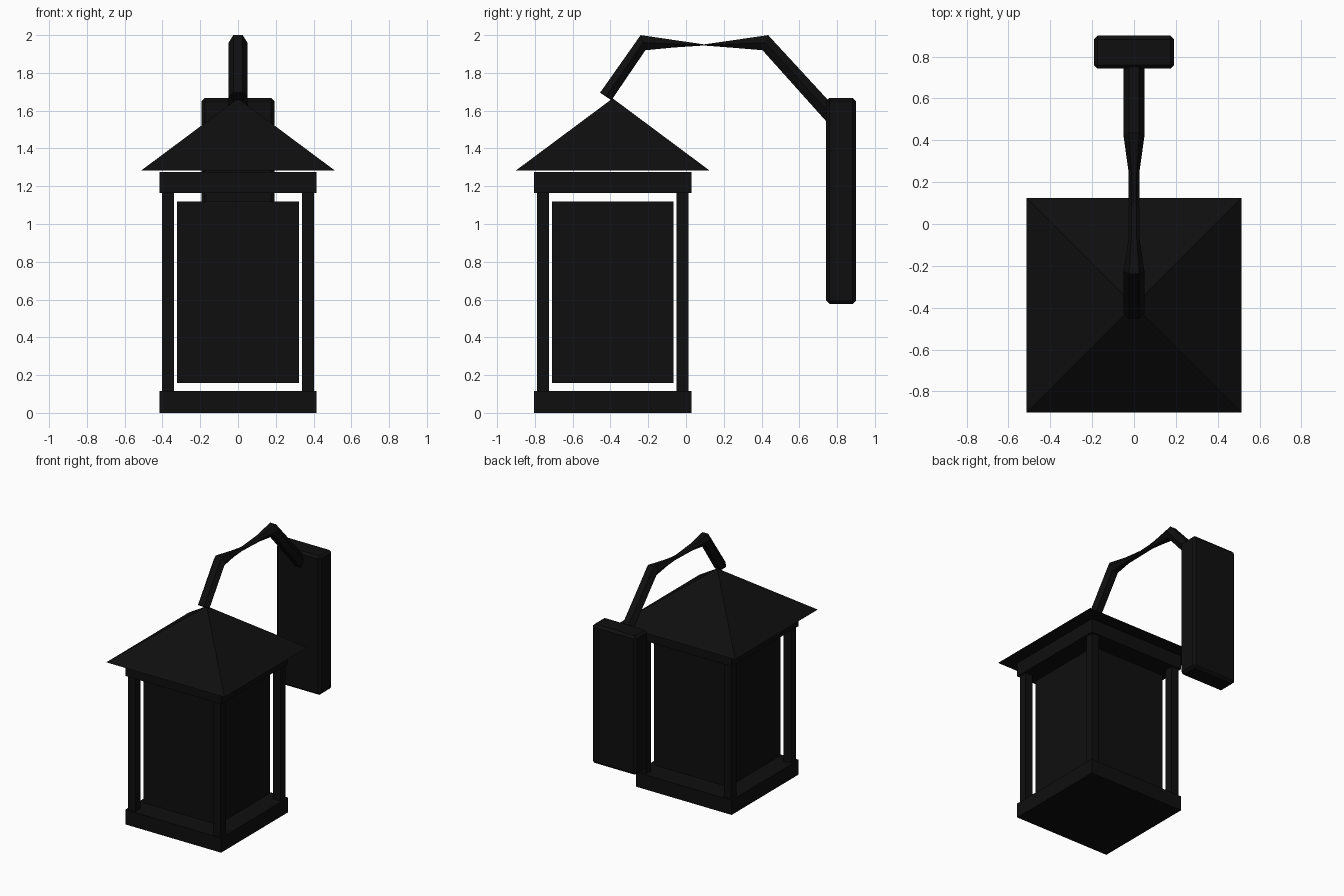
import bpy, bmesh
from mathutils import Matrix, Vector

default = bpy.data.objects.get("Cube")
if default:
    bpy.data.objects.remove(default, do_unlink=True)

CENTRE_Y = -0.388  # lantern body axis

black = bpy.data.materials.new("black metal")
black.use_nodes = True
colour = (0.0045, 0.0045, 0.0045, 1)
black.diffuse_color = colour
black.node_tree.nodes["Principled BSDF"].inputs["Base Color"].default_value = colour


def add_object(name, bm):
    bmesh.ops.recalc_face_normals(bm, faces=bm.faces)
    mesh = bpy.data.meshes.new(name)
    bm.to_mesh(mesh)
    bm.free()
    mesh.materials.append(black)
    obj = bpy.data.objects.new(name, mesh)
    bpy.context.collection.objects.link(obj)
    return obj


def box(name, x, y, half_x, half_y, bottom, top):
    bm = bmesh.new()
    size = Matrix.Diagonal((2 * half_x, 2 * half_y, top - bottom, 1))
    place = Matrix.Translation((x, y, (bottom + top) / 2))
    bmesh.ops.create_cube(bm, size=1, matrix=place @ size)
    return add_object(name, bm)


# Lantern body: base, top frame and floating inner box
box("base", 0, CENTRE_Y, 0.416, 0.416, 0, 0.115)
box("top_frame", 0, CENTRE_Y, 0.416, 0.416, 1.165, 1.275)
box("inner_box", 0, CENTRE_Y, 0.322, 0.322, 0.157, 1.12)

# Four corner posts
for side_x, x_name in ((-1, "right"), (1, "left")):
    for side_y, y_name in ((-1, "front"), (1, "back")):
        box(f"post_{y_name}_{x_name}", side_x * 0.37, CENTRE_Y + side_y * 0.37,
            0.032, 0.032, 0.11, 1.17)

# Pyramid roof with a flat underside
bm = bmesh.new()
apex = bm.verts.new((0, CENTRE_Y, 1.665))
eaves = [bm.verts.new((sx * 0.513, CENTRE_Y + sy * 0.513, 1.283))
         for sx, sy in ((-1, -1), (1, -1), (1, 1), (-1, 1))]
bm.faces.new(eaves)
for i in range(4):
    bm.faces.new((eaves[i], eaves[(i + 1) % 4], apex))
add_object("roof", bm)

# Wall plate with chamfered edges
plate = box("wall_plate", 0, 0.821, 0.192, 0.079, 0.577, 1.668)
chamfer = plate.modifiers.new("chamfer", "BEVEL")
chamfer.width = 0.018
chamfer.segments = 1

# Hexagonal arm: each ring is outer (y, z), inner (y, z) and half width
rings = [
    ((-0.455, 1.695), (-0.395, 1.655), 0.05),
    ((-0.24, 2.0), (-0.215, 1.92), 0.05),
    ((-0.07, 1.975), (-0.07, 1.934), 0.026),
    ((0.095, 1.951), (0.095, 1.945), 0.025),
    ((0.25, 1.973), (0.25, 1.933), 0.026),
    ((0.435, 2.0), (0.405, 1.92), 0.05),
    ((0.79, 1.615), (0.75, 1.535), 0.05),
]
bm = bmesh.new()
loops = []
for outer, inner, w in rings:
    a, b = Vector((0, *outer)), Vector((0, *inner))
    mid = (a + b) / 2
    section = ((a, w / 2), (mid, w), (b, w / 2), (b, -w / 2), (mid, -w), (a, -w / 2))
    loops.append([bm.verts.new(p + Vector((x, 0, 0))) for p, x in section])
for lower, upper in zip(loops, loops[1:]):
    for i in range(6):
        j = (i + 1) % 6
        bm.faces.new((lower[i], lower[j], upper[j], upper[i]))
bm.faces.new(loops[0])
bm.faces.new(loops[-1])
add_object("arm", bm)
